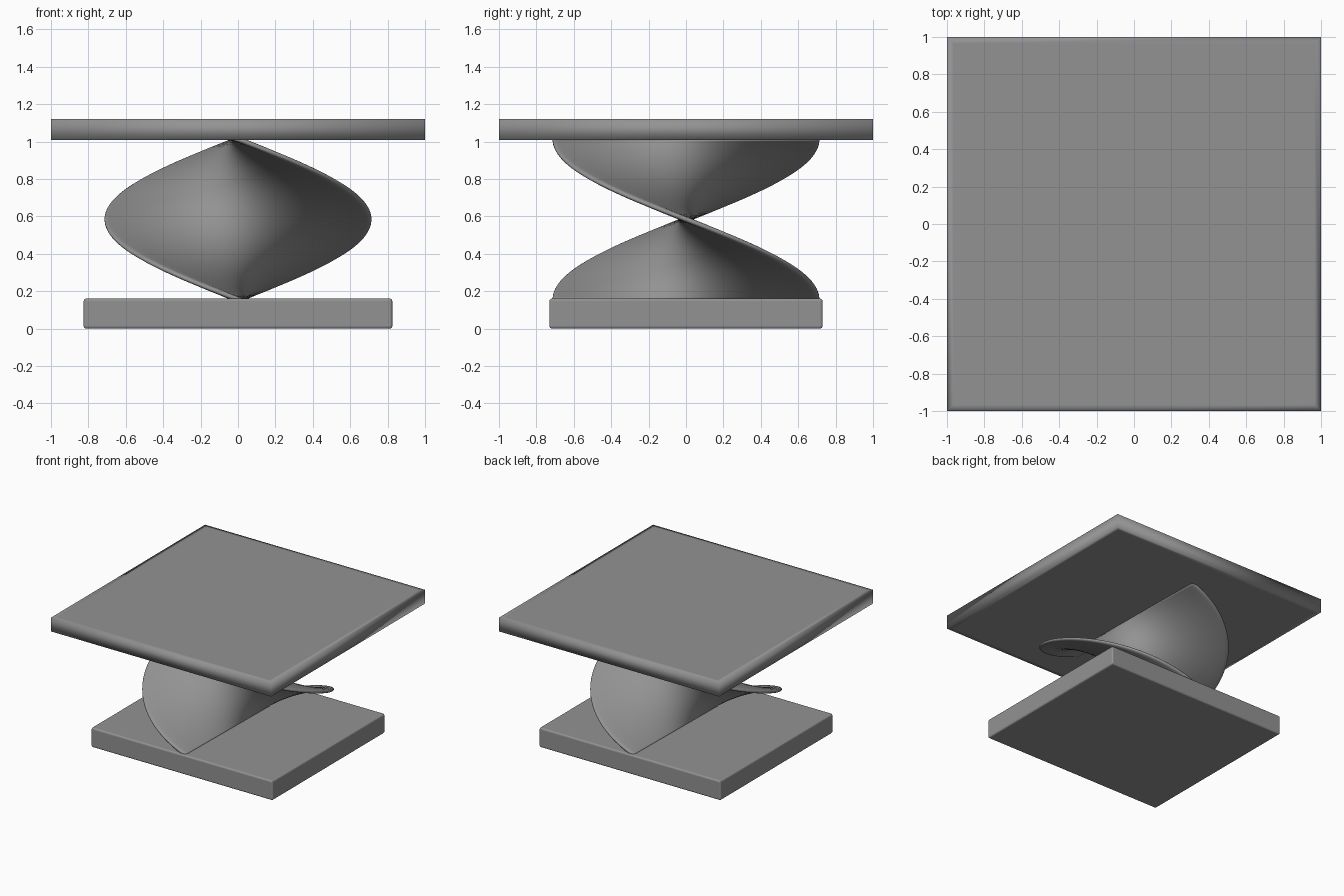
import bpy, bmesh
from math import pi, cos, sin

if "Cube" in bpy.data.objects:
    bpy.data.objects.remove(bpy.data.objects["Cube"])

grey = bpy.data.materials.new("dark_grey")
grey.diffuse_color = (0.29, 0.29, 0.29, 1)
grey.use_nodes = True
grey.node_tree.nodes["Principled BSDF"].inputs["Base Color"].default_value = grey.diffuse_color


def finish(name, bm, smooth=True):
    bmesh.ops.recalc_face_normals(bm, faces=bm.faces)
    mesh = bpy.data.meshes.new(name)
    bm.to_mesh(mesh)
    bm.free()
    mesh.materials.append(grey)
    for p in mesh.polygons:
        p.use_smooth = smooth
    ob = bpy.data.objects.new(name, mesh)
    bpy.context.collection.objects.link(ob)
    return ob


def box(sx, sy, z0, z1):
    bm = bmesh.new()
    bmesh.ops.create_cube(bm, size=1)
    for v in bm.verts:
        v.co = (v.co.x * sx, v.co.y * sy, z0 + (v.co.z + 0.5) * (z1 - z0))
    return bm


# Base block with softened edges
base = finish("base", box(1.65, 1.46, 0, 0.16), False)
bev = base.modifiers.new("bevel", 'BEVEL')
bev.width = 0.013
bev.segments = 3

# Square top, inset so the smooth shading only blends near the rim
bm = box(2, 2, 1.007, 1.12)
for f in [f for f in bm.faces if abs(f.normal.z) > 0.9]:
    bmesh.ops.inset_region(bm, faces=[f], thickness=0.05)
finish("table_top", bm)

# Twisted slab pedestal: rounded-edge cross-section turned half a turn upward
HALF_W, HALF_T, R = 0.713, 0.04, 0.03
STEPS, LEVELS = 24, 72
Z0, Z1 = 0.155, 1.012


def corner(cx, cy, start):
    return [(cx + R * cos(start + i * pi / 6), cy + R * sin(start + i * pi / 6))
            for i in range(4)]


a, b = HALF_W - R, HALF_T - R
run = [-a + 2 * a * i / STEPS for i in range(1, STEPS)]
section = (corner(a, b, 0) + [(-x, HALF_T) for x in run] + corner(-a, b, pi / 2)
           + corner(-a, -b, pi) + [(x, -HALF_T) for x in run] + corner(a, -b, 1.5 * pi))

bm = bmesh.new()
rings = []
for k in range(LEVELS + 1):
    t = k / LEVELS
    ang = pi / 2 - pi * t
    c, s = cos(ang), sin(ang)
    z = Z0 + (Z1 - Z0) * t
    rings.append([bm.verts.new((x * c - y * s, x * s + y * c, z)) for x, y in section])
n = len(section)
for lo, hi in zip(rings, rings[1:]):
    for i in range(n):
        j = (i + 1) % n
        bm.faces.new((lo[i], lo[j], hi[j], hi[i]))
bm.faces.new(rings[0][::-1])
bm.faces.new(rings[-1])
finish("twisted_pedestal", bm)
